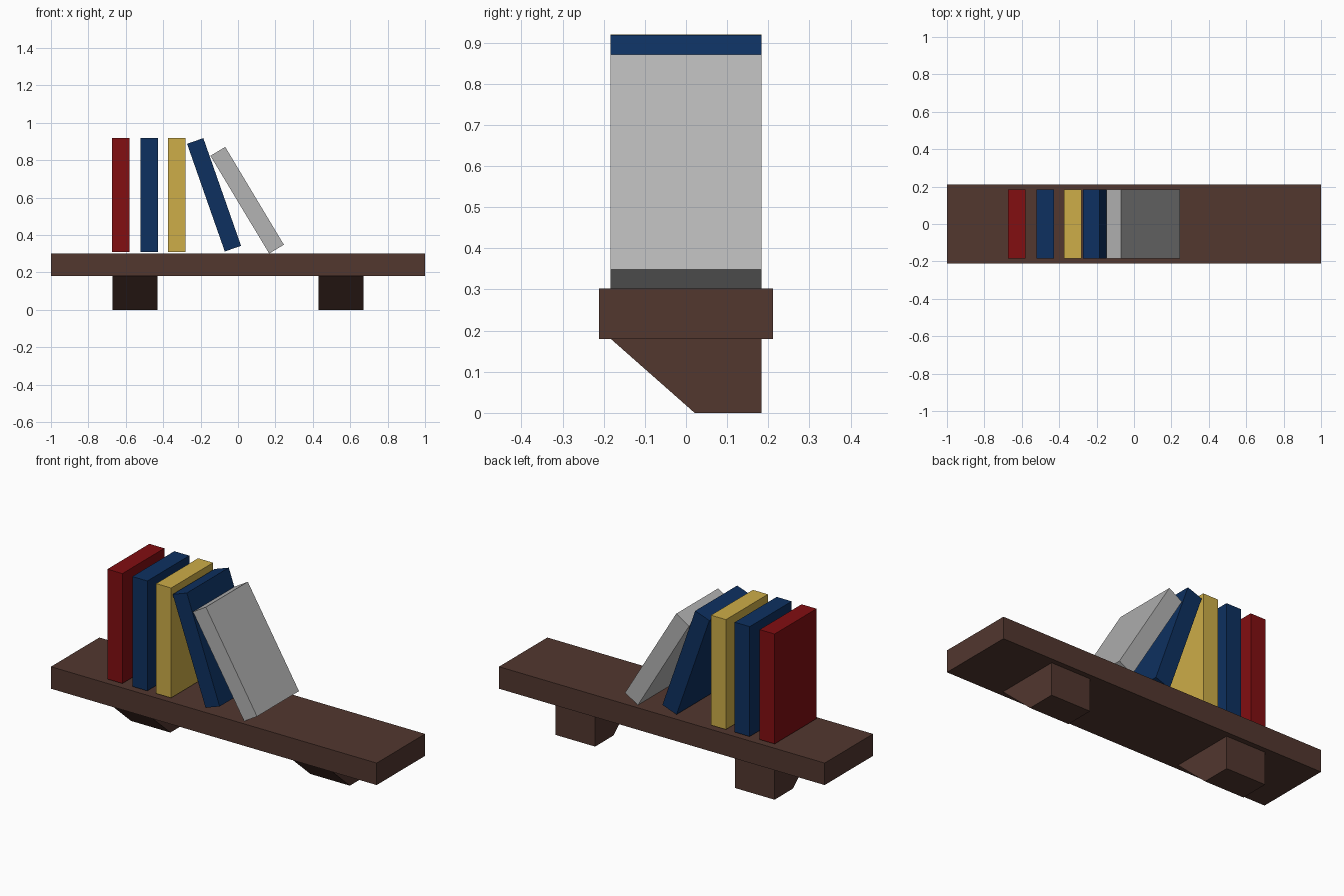
import bpy, bmesh, math

if "Cube" in bpy.data.objects:
    bpy.data.objects.remove(bpy.data.objects["Cube"])


def material(name, rgb):
    m = bpy.data.materials.new(name)
    lin = [((c / 255 + 0.055) / 1.055) ** 2.4 if c > 10 else c / 255 / 12.92 for c in rgb]
    m.diffuse_color = (*lin, 1)
    m.use_nodes = True
    m.node_tree.nodes["Principled BSDF"].inputs["Base Color"].default_value = m.diffuse_color
    return m


brown = material("dark wood", (82, 55, 47))
red = material("dark red", (130, 14, 17))
blue = material("navy blue", (13, 48, 96))
gold = material("gold", (205, 173, 72))
grey = material("light grey", (180, 180, 180))


def prism(name, profile, x0, x1, mat):
    """Extrude a (y, z) profile along x."""
    bm = bmesh.new()
    face = bm.faces.new([bm.verts.new((x0, y, z)) for y, z in profile])
    ext = bmesh.ops.extrude_face_region(bm, geom=[face])["geom"]
    bmesh.ops.translate(bm, vec=(x1 - x0, 0, 0),
                        verts=[v for v in ext if isinstance(v, bmesh.types.BMVert)])
    bmesh.ops.recalc_face_normals(bm, faces=bm.faces)
    mesh = bpy.data.meshes.new(name)
    bm.to_mesh(mesh)
    bm.free()
    mesh.materials.append(mat)
    ob = bpy.data.objects.new(name, mesh)
    bpy.context.collection.objects.link(ob)
    return ob


def box(name, size, loc, mat, lean=0):
    x, y, z = (s / 2 for s in size)
    ob = prism(name, [(-y, -z), (y, -z), (y, z), (-y, z)], -x, x, mat)
    ob.location = loc
    ob.rotation_euler.y = -math.radians(lean)
    return ob


# Shelf board
box("shelf_board", (2, 0.424, 0.122), (0, 0, 0.241), brown)

# Wedge brackets, sloped at the front
wedge = [(-0.183, 0.18), (0.183, 0.18), (0.183, 0), (0.021, 0)]
prism("left_bracket", wedge, -0.672, -0.43, brown)
prism("right_bracket", wedge, 0.43, 0.672, brown)

# Books: three upright, two leaning to the left
books = [
    ("red_book", -0.627, 0.615, 0, red),
    ("blue_book", -0.474, 0.615, 0, blue),
    ("gold_book", -0.328, 0.615, 0, gold),
    ("leaning_blue_book", -0.128, 0.615, 19.3, blue),
    ("leaning_grey_book", 0.049, 0.586, 31, grey),
]
for name, x, z, lean, mat in books:
    box(name, (0.092, 0.368, 0.61), (x, 0, z), mat, lean)
